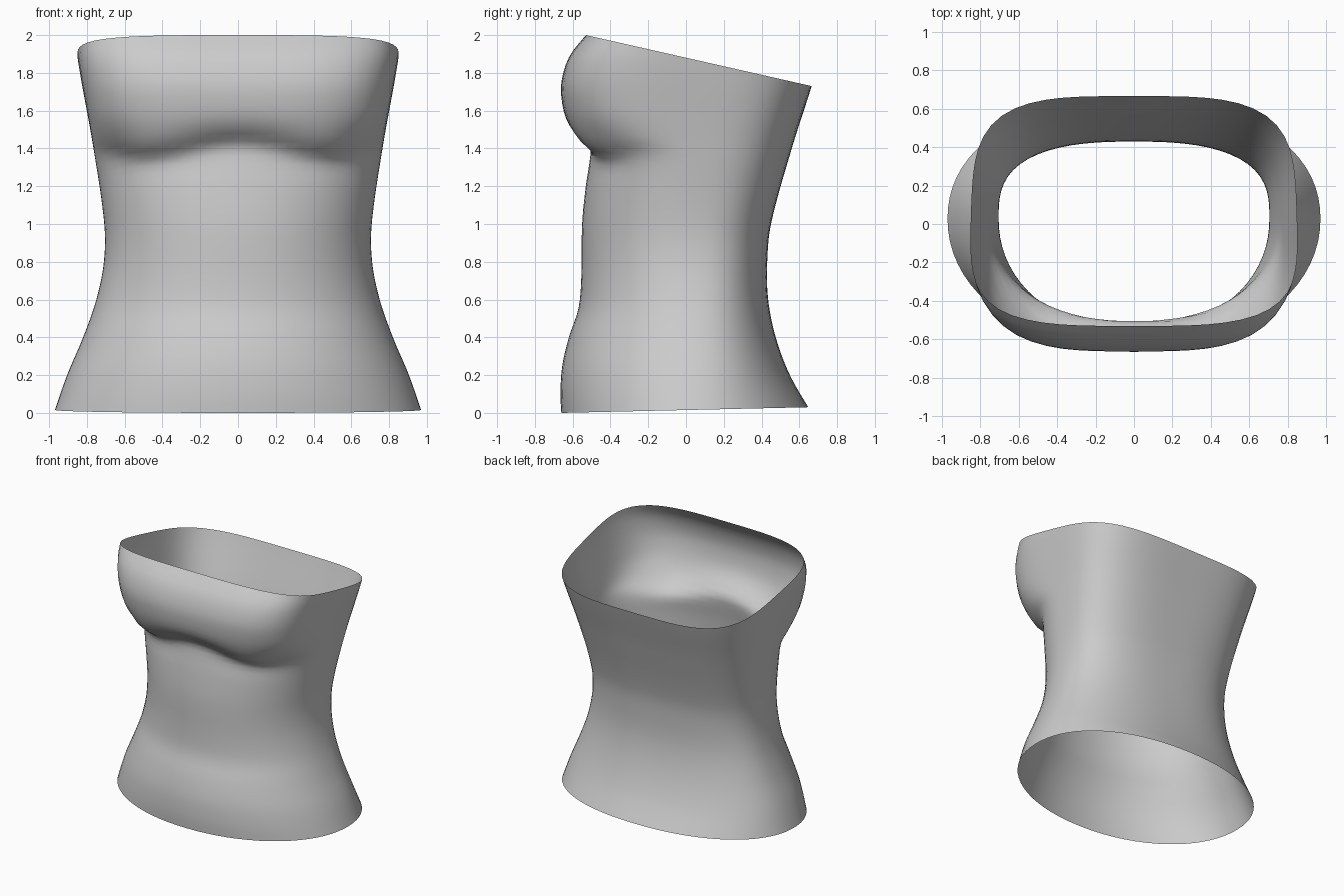
import bpy, bmesh, math

if "Cube" in bpy.data.objects:
    bpy.data.objects.remove(bpy.data.objects["Cube"])

# Height profiles: (z, value)
WIDTH = [(0, .975), (.2, .905), (.4, .82), (.6, .75), (.8, .71), (1, .708), (1.4, .765), (1.85, .845), (2, .86)]
FRONT = [(0, .66), (.1, .665), (.25, .655), (.4, .62), (.55, .57), (.7, .555), (1, .55), (1.2, .53),
         (1.34, .505), (1.39, .515), (1.45, .575), (1.55, .635), (1.7, .662), (1.8, .65), (1.9, .61), (2, .53)]
BACK = [(0, .665), (.2, .55), (.4, .475), (.6, .435), (.8, .43), (1, .45), (1.4, .56), (1.73, .665), (2, .74)]
# Squareness of the section in front and behind
SQ_FRONT = [(0, 2.05), (1.2, 2.15), (1.36, 2.3), (1.45, 2.8), (1.6, 3.3), (2, 3.5)]
SQ_BACK = [(0, 2.15), (.8, 2.7), (1.3, 3.2), (1.73, 3.7), (2, 3.8)]
ROWS, SIDES, MID_Y = 50, 72, .03


def sample(tab, z):
    """Smooth (cubic Hermite) lookup in a profile."""
    z = min(max(z, tab[0][0]), tab[-1][0])
    n = len(tab)

    def slope(i):
        a, b = tab[max(i - 1, 0)], tab[min(i + 1, n - 1)]
        return (b[1] - a[1]) / (b[0] - a[0])
    i = next(k for k in range(n - 1) if z <= tab[k + 1][0])
    (z0, v0), (z1, v1) = tab[i], tab[i + 1]
    h = z1 - z0
    t = (z - z0) / h
    return (v0 * (1 + 2 * t) * (1 - t) ** 2 + slope(i) * h * t * (1 - t) ** 2
            + v1 * t * t * (3 - 2 * t) + slope(i + 1) * h * t * t * (t - 1))


def section(z, ang, shift=0):
    """Point of the body section at height z."""
    c, s = math.cos(ang), math.sin(ang)
    a = sample(WIDTH, z)
    if s < 0:
        d, n = sample(FRONT, z - shift) + MID_Y, sample(SQ_FRONT, z - shift)
    else:
        d, n = sample(BACK, z) - MID_Y, sample(SQ_BACK, z)
    # stretched angle keeps points evenly spread round the section
    r = (abs(c) ** n + abs(s) ** n) ** (-1 / n)
    return a * r * c, MID_Y + d * r * s


def body_point(zf, ang):
    tilt = -.03 + .3 * (zf / 2) ** 1.4
    z = zf
    for _ in range(4):
        x, y = section(z, ang)
        f, b = -sample(FRONT, zf), sample(BACK, zf - tilt)
        z = zf - tilt * min(max((y - f) / (b - f), 0), 1)
    # arched crease under the bust
    shift = .04 * math.cos(math.pi * x / .5) * math.exp(-((z - 1.4) / .13) ** 2)
    if abs(x) > .5:
        shift *= max(0, 1 - (abs(x) - .5) / .25)
    x, y = section(z, ang, shift)
    return x, y, z


# Open garment shell
bm = bmesh.new()
rings = [[bm.verts.new(body_point(2 * j / ROWS, 2 * math.pi * i / SIDES)) for i in range(SIDES)]
         for j in range(ROWS + 1)]
for lo, hi in zip(rings, rings[1:]):
    for i in range(SIDES):
        k = (i + 1) % SIDES
        bm.faces.new((lo[i], lo[k], hi[k], hi[i])).smooth = True
mesh = bpy.data.meshes.new("strapless_top")
bm.to_mesh(mesh)
bm.free()
bpy.context.collection.objects.link(bpy.data.objects.new("strapless_top", mesh))
